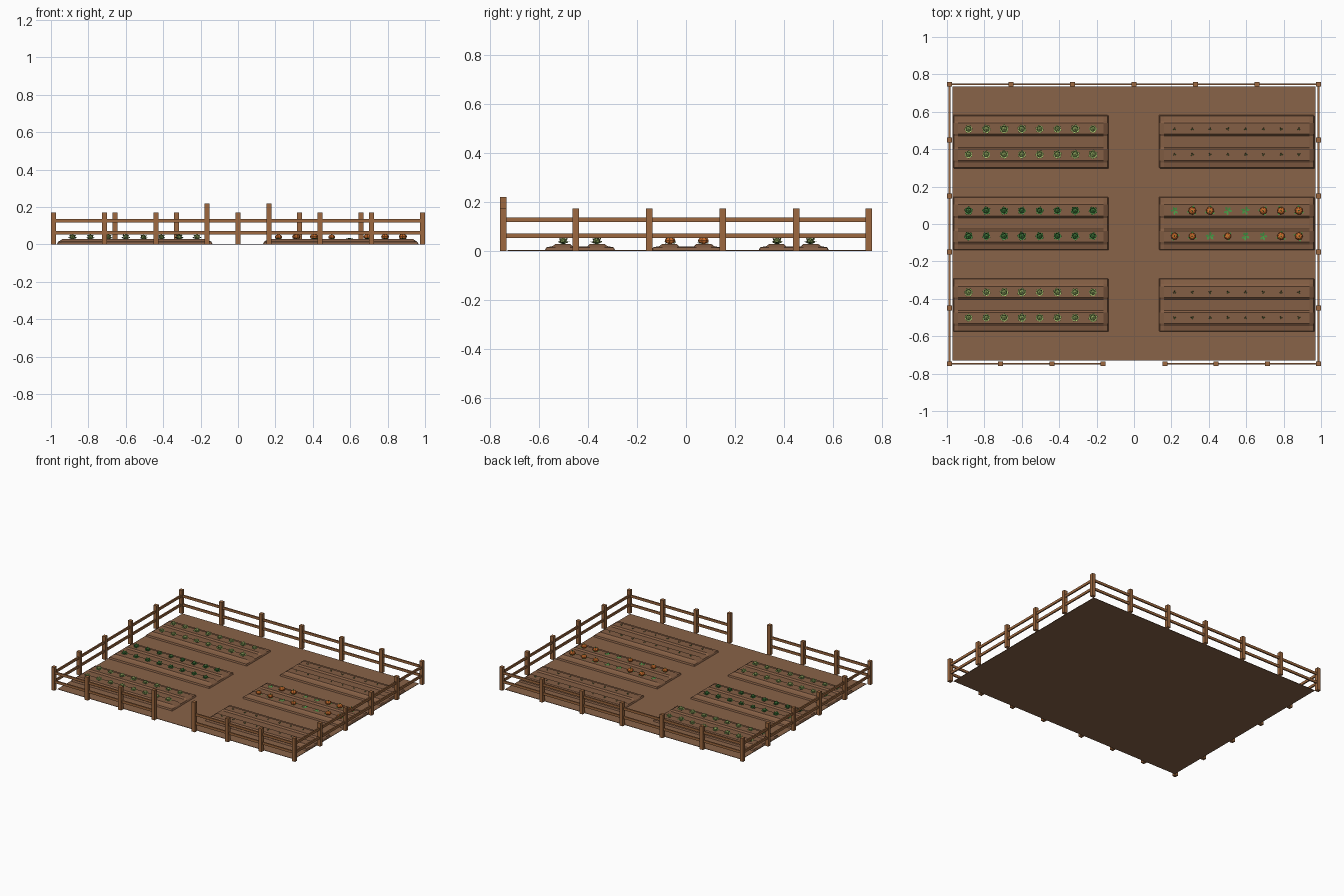
import bpy, bmesh, math, random
from mathutils import Matrix, Vector

random.seed(4)
if "Cube" in bpy.data.objects:
    bpy.data.objects.remove(bpy.data.objects["Cube"], do_unlink=True)


def material(name, r, g, b):
    m = bpy.data.materials.new(name)
    m.use_nodes = True
    m.diffuse_color = (r, g, b, 1)
    m.node_tree.nodes["Principled BSDF"].inputs["Base Color"].default_value = (r, g, b, 1)
    return m


soil = material("soil", 0.25, 0.125, 0.065)
bed_soil = material("bed soil", 0.23, 0.112, 0.058)
wood = material("fence wood", 0.34, 0.14, 0.05)
lettuce_green = material("lettuce green", 0.36, 0.52, 0.15)
cabbage_green = material("cabbage green", 0.07, 0.27, 0.06)
sprout_green = material("sprout green", 0.05, 0.16, 0.03)
vine_green = material("vine green", 0.06, 0.32, 0.06)
orange = material("pumpkin orange", 0.62, 0.16, 0.025)


def to_mesh(name, bm, mats):
    me = bpy.data.meshes.new(name)
    bmesh.ops.recalc_face_normals(bm, faces=bm.faces)
    bm.to_mesh(me)
    bm.free()
    for m in mats:
        me.materials.append(m)
    return me


def place(name, me, loc=(0, 0, 0), turn=0, size=1):
    ob = bpy.data.objects.new(name, me)
    ob.location, ob.rotation_euler.z, ob.scale = loc, turn, (size,) * 3
    bpy.context.scene.collection.objects.link(ob)
    return ob


def box(name, lo, hi, mat):
    bm = bmesh.new()
    lo, hi = Vector(lo), Vector(hi)
    bmesh.ops.create_cube(bm, size=1, matrix=Matrix.Translation((lo + hi) / 2)
                          @ Matrix.Diagonal((*(hi - lo), 1)))
    return place(name, to_mesh(name, bm, [mat]))


# Ground
box("ground", (-0.97, -0.73, 0), (0.97, 0.735, 0.003), soil)

# Fence: posts and two rails per run
FX, FY, HALF = 0.987, 0.747, 0.013


def post(x, y, height=0.172):
    box("fence_post", (x - HALF, y - HALF, 0), (x + HALF, y + HALF, height), wood)


def rails(x0, y0, x1, y1):
    t = 0.005
    for z in (0.062, 0.127):
        box("fence_rail", (x0 - t, y0 - t, z - 0.009), (x1 + t, y1 + t, z + 0.009), wood)


for i in range(7):
    post(-FX + i * FX / 3, FY)
rails(-FX, FY, FX, FY)
for s in (-1, 1):
    for i in range(4):
        post(s * (FX - i * 0.274), -FY, 0.22 if i == 3 else 0.172)
    rails(min(s * FX, s * 0.165), -FY, max(s * FX, s * 0.165), -FY)
    for y in (-0.45, -0.15, 0.15, 0.45):
        post(s * FX, y)
    rails(s * FX, -FY, s * FX, FY)


# Planting bed: double-ridge profile lofted along x with sloped ends
def bed_mesh():
    half = [(0.143, 0), (0.138, 0.012), (0.112, 0.017), (0.1, 0.026),
            (0.04, 0.026), (0.03, 0.016)]
    profile = half + [(-y, z) for y, z in reversed(half)]
    bm = bmesh.new()
    loops = []
    for x, cap in ((-0.416, 0), (-0.41, 0.012), (-0.36, 1), (0.36, 1), (0.41, 0.012), (0.416, 0)):
        x = math.copysign(0.388, x) if cap == 1 else x
        loops.append([bm.verts.new((x, y, min(z, cap))) for y, z in profile])
    for a, b in zip(loops, loops[1:]):
        for j in range(len(profile) - 1):
            bm.faces.new((a[j], a[j + 1], b[j + 1], b[j]))
    bmesh.ops.remove_doubles(bm, verts=bm.verts, dist=0.0001)
    return to_mesh("planting_bed", bm, [bed_soil])


# Plants
def leaf(bm, angle, length, width, lift, start=0.0, mat=0, base=0.0):
    d = Vector((math.cos(angle), math.sin(angle), 0))
    side = Vector((-d.y, d.x, 0)) * width / 2
    up = Vector((0, 0, 1))
    root = bm.verts.new(d * start + up * base)
    mid = d * (start + length * 0.6) + up * (base + lift * 0.6)
    a, b = bm.verts.new(mid + side), bm.verts.new(mid - side)
    tip = bm.verts.new(d * (start + length) + up * (base + lift))
    for f in ((root, a, tip), (root, tip, b)):
        bm.faces.new(f).material_index = mat


def ball(bm, radius, squash, z, mat=0):
    r = bmesh.ops.create_icosphere(bm, subdivisions=1, radius=radius,
                                   matrix=Matrix.Translation((0, 0, z))
                                   @ Matrix.Diagonal((1, 1, squash, 1)))
    for f in {f for v in r["verts"] for f in v.link_faces}:
        f.material_index = mat


def head_mesh(name, mat, leaves):
    bm = bmesh.new()
    ball(bm, 0.015, 0.9, 0.013)
    for k in range(leaves):
        a = math.tau * k / leaves
        leaf(bm, a, 0.02, 0.021, 0.012, 0.004)
        leaf(bm, a + math.pi / leaves, 0.014, 0.016, 0.021, 0.004, 0, 0.003)
    return to_mesh(name, bm, [mat])


def sprout_mesh():
    bm = bmesh.new()
    for k in range(3):
        leaf(bm, math.tau * k / 3, 0.009, 0.006, 0.008)
    return to_mesh("sprout", bm, [sprout_green])


def vine_mesh():
    bm = bmesh.new()
    for k in range(5):
        leaf(bm, math.tau * k / 5 + 0.3 * (k % 2), 0.024, 0.013, 0.006, 0, 0, 0.002)
    return to_mesh("vine_leaves", bm, [vine_green])


def pumpkin_mesh():
    bm = bmesh.new()
    r = bmesh.ops.create_uvsphere(bm, u_segments=16, v_segments=6, radius=0.021)
    for v in r["verts"]:
        rib = 1 if round(math.atan2(v.co.y, v.co.x) / (math.pi / 8)) % 2 else 0.86
        v.co = Vector((v.co.x * rib, v.co.y * rib, v.co.z * 0.65 + 0.014))
    bmesh.ops.create_cone(bm, segments=5, radius1=0.004, radius2=0.003, depth=0.008,
                          cap_ends=True, matrix=Matrix.Translation((0, 0, 0.029)))
    for f in bm.faces:
        f.material_index = int(f.calc_center_median().z > 0.0285)
    for k in range(3):
        leaf(bm, math.tau * k / 3, 0.016, 0.012, 0.004, 0.012, 1, 0.002)
    return to_mesh("pumpkin", bm, [orange, vine_green])


bed = bed_mesh()
lettuce = head_mesh("lettuce", lettuce_green, 6)
cabbage = head_mesh("cabbage", cabbage_green, 5)
sprout, vine, pumpkin = sprout_mesh(), vine_mesh(), pumpkin_mesh()
fruit = {1: (1, 2, 5, 6, 7), -1: (0, 1, 3, 6, 7)}

# Fill the six beds with two rows of eight plants each
for x in (-0.552, 0.549):
    for row, y in enumerate((-0.433, 0.003, 0.44)):
        place("planting_bed", bed, (x, y, 0.002))
        for side in (-1, 1):
            for i in range(8):
                if x < 0:
                    plant = cabbage if row == 1 else lettuce
                elif row == 1:
                    plant = pumpkin if i in fruit[side] else vine
                else:
                    plant = sprout
                spot = (x + (i - 3.5) * 0.095, y + side * 0.068, 0.027)
                place(plant.name, plant, spot, random.uniform(0, math.tau),
                      random.uniform(0.92, 1.08))
